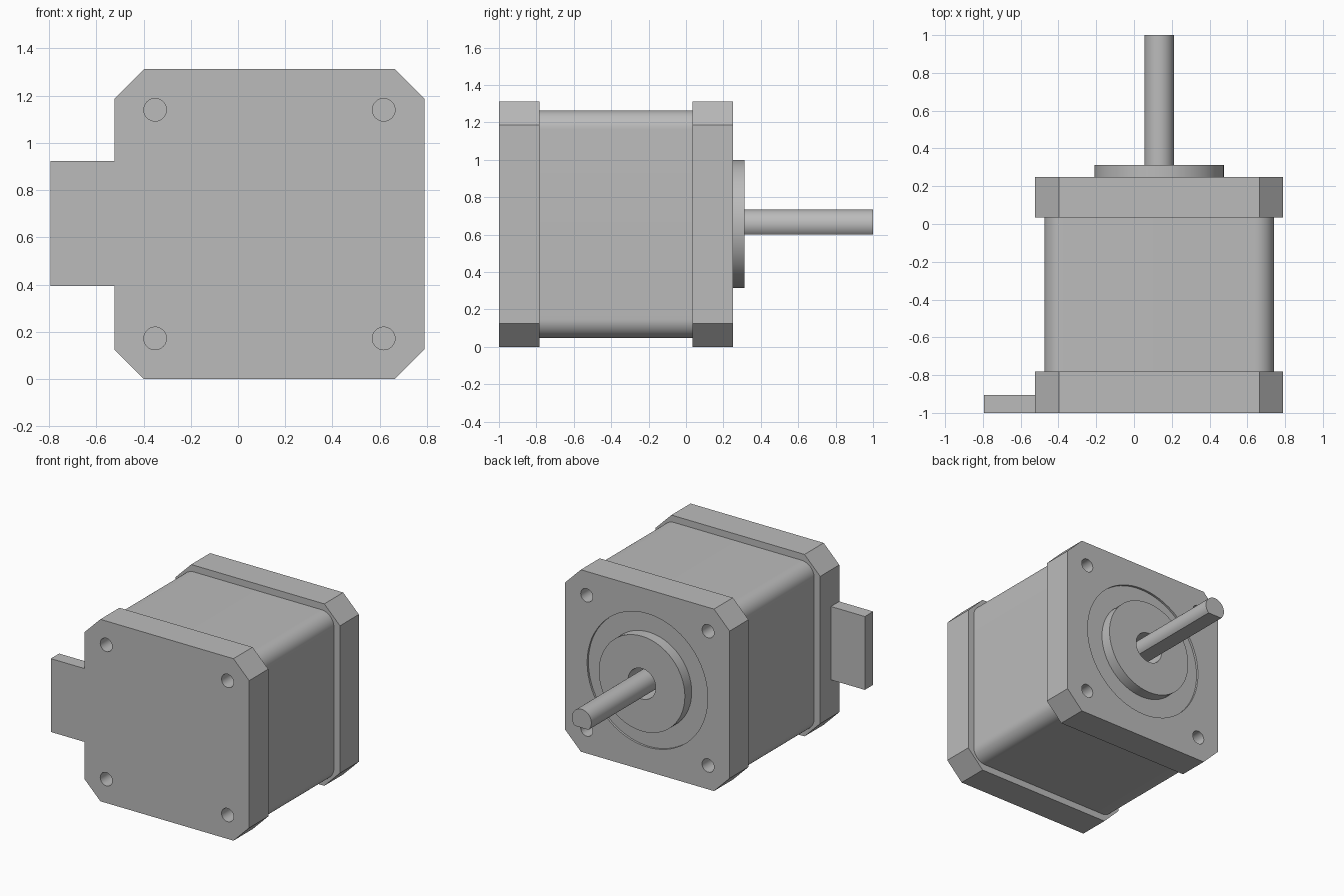
import bpy, bmesh, math
from mathutils import Vector

CX, CZ = 0.133, 0.656      # motor axis
HOLE = 0.484               # screw hole offset from the axis

cube = bpy.data.objects.get("Cube")
if cube:
    bpy.data.objects.remove(cube, do_unlink=True)

grey = bpy.data.materials.new("light_grey_metal")
grey.use_nodes = True
grey.diffuse_color = (0.5, 0.5, 0.5, 1)
grey.node_tree.nodes["Principled BSDF"].inputs["Base Color"].default_value = grey.diffuse_color


def prism(name, outline, y0, y1):
    """Extrude an axis-centred (x, z) outline along y."""
    bm = bmesh.new()
    face = bm.faces.new([bm.verts.new((CX + x, y0, CZ + z)) for x, z in outline])
    side = bmesh.ops.extrude_face_region(bm, geom=[face])["geom"]
    verts = [v for v in side if isinstance(v, bmesh.types.BMVert)]
    bmesh.ops.translate(bm, verts=verts, vec=Vector((0, y1 - y0, 0)))
    bmesh.ops.recalc_face_normals(bm, faces=bm.faces)
    mesh = bpy.data.meshes.new(name)
    bm.to_mesh(mesh)
    bm.free()
    mesh.materials.append(grey)
    obj = bpy.data.objects.new(name, mesh)
    bpy.context.collection.objects.link(obj)
    return obj


def corner_square(half, radius, steps):
    """Square with chamfered (steps=1) or rounded corners."""
    pts = []
    for k, (sx, sz) in enumerate([(1, 1), (-1, 1), (-1, -1), (1, -1)]):
        for i in range(steps + 1):
            a = math.pi / 2 * (k + i / steps)
            pts.append((sx * (half - radius) + radius * math.cos(a),
                        sz * (half - radius) + radius * math.sin(a)))
    return pts


def circle(radius, x=0, z=0, sides=64):
    return [(x + radius * math.cos(math.tau * i / sides),
             z + radius * math.sin(math.tau * i / sides)) for i in range(sides)]


def activate(obj):
    bpy.ops.object.select_all(action="DESELECT")
    obj.select_set(True)
    bpy.context.view_layer.objects.active = obj


def cut(obj, outline, y0, y1):
    cutter = prism("cutter", outline, y0, y1)
    cutter.hide_render = True
    mod = obj.modifiers.new("cut", "BOOLEAN")
    mod.operation, mod.solver, mod.object = "DIFFERENCE", "EXACT", cutter
    activate(obj)
    bpy.ops.object.modifier_apply(modifier=mod.name)
    bpy.data.objects.remove(cutter, do_unlink=True)


def smooth(obj):
    activate(obj)
    bpy.ops.object.shade_smooth_by_angle(angle=math.radians(30))


# Chamfered end plates with blind screw holes
rear_plate = prism("rear_end_plate", corner_square(0.656, 0.125, 1), 0.035, 0.25)
front_plate = prism("front_end_plate", corner_square(0.656, 0.125, 1), -1, -0.782)
for sx in (-1, 1):
    for sz in (-1, 1):
        hole = circle(0.048, sx * HOLE, sz * HOLE, 32)
        cut(rear_plate, hole, 0.09, 0.3)
        cut(front_plate, hole, -1.05, -0.84)

# Shallow round recess and shaft bore in the shaft-side plate
cut(rear_plate, circle(0.481), 0.235, 0.3)
cut(rear_plate, circle(0.11), 0.12, 0.3)

# Rounded stator body between the plates
body = prism("stator_body", corner_square(0.608, 0.1, 12), -0.785, 0.038)

# Pilot boss with clearance hole
boss = prism("pilot_boss", circle(0.343), 0.23, 0.313)
cut(boss, circle(0.11), 0.2, 0.4)

# Shaft with a flat along its underside
shaft_outline = [(x, max(z, -0.058)) for x, z in circle(0.078)
                 if z > -0.058 or abs(x) > 0.05]
shaft = prism("output_shaft", shaft_outline, 0.1, 1)

# Connector tab on the side
tab = prism("connector_tab", [(x, z) for x, z in
            ((-0.926, -0.262), (-0.64, -0.262), (-0.64, 0.267), (-0.926, 0.267))], -1, -0.905)

for part in (rear_plate, front_plate, body, boss, shaft):
    smooth(part)
